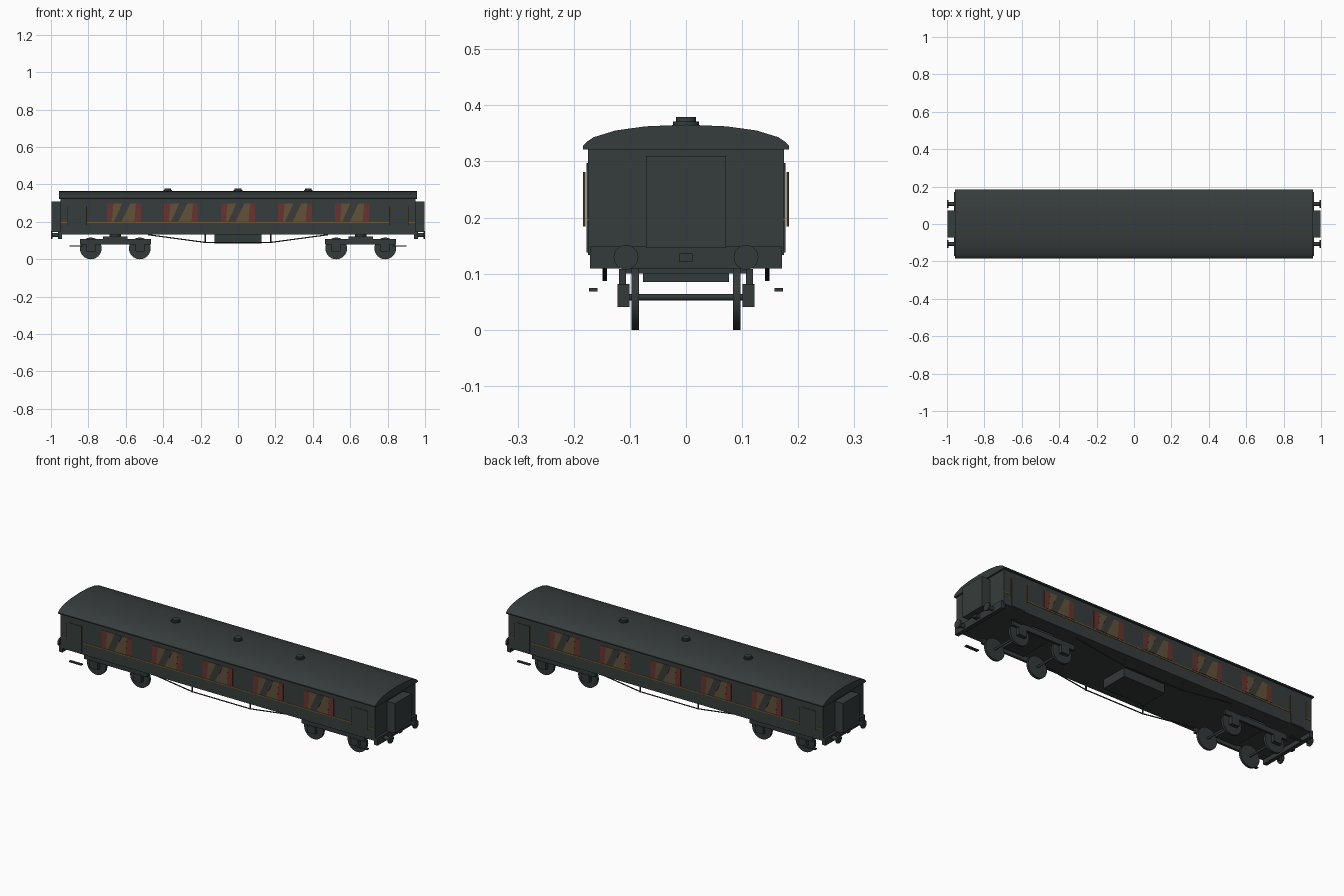
import bpy, bmesh, math
from mathutils import Vector, Matrix

if "Cube" in bpy.data.objects:
    bpy.data.objects.remove(bpy.data.objects["Cube"])


def material(name, rgb):
    m = bpy.data.materials.new(name)
    m.diffuse_color = (*rgb, 1)
    m.use_nodes = True
    m.node_tree.nodes["Principled BSDF"].inputs["Base Color"].default_value = m.diffuse_color
    return m


COACH = material("dark coach green", (0.037, 0.046, 0.045))
FRAME = material("underframe charcoal", (0.034, 0.041, 0.041))
GLASS = material("warm window glass", (0.12, 0.085, 0.042))
CURTAIN = material("curtain red", (0.14, 0.034, 0.028))
GLINT = material("window reflection grey", (0.043, 0.045, 0.04))
GOLD = material("gold trim", (0.20, 0.12, 0.03))


def finish(name, bm, mat, smooth=False):
    bmesh.ops.recalc_face_normals(bm, faces=bm.faces)
    me = bpy.data.meshes.new(name)
    bm.to_mesh(me)
    bm.free()
    me.materials.append(mat)
    ob = bpy.data.objects.new(name, me)
    bpy.context.collection.objects.link(ob)
    if smooth:
        bpy.ops.object.select_all(action='DESELECT')
        ob.select_set(True)
        bpy.context.view_layer.objects.active = ob
        bpy.ops.object.shade_smooth_by_angle(angle=math.radians(35))
    return ob


def box(name, x, y, z, mat):
    """Box from (min, max) ranges on each axis."""
    bm = bmesh.new()
    size = [abs(r[1] - r[0]) for r in (x, y, z)]
    mid = [(r[0] + r[1]) / 2 for r in (x, y, z)]
    bmesh.ops.create_cube(bm, size=1, matrix=Matrix.Translation(mid) @ Matrix.Diagonal((*size, 1)))
    return finish(name, bm, mat)


def rod(name, a, b, r, mat, sides=24):
    """Cylinder between two points."""
    a, b = Vector(a), Vector(b)
    d = b - a
    rot = d.to_track_quat('Z', 'Y').to_matrix().to_4x4()
    bm = bmesh.new()
    bmesh.ops.create_cone(bm, cap_ends=True, segments=sides, radius1=r, radius2=r,
                          depth=d.length, matrix=Matrix.Translation((a + b) / 2) @ rot)
    return finish(name, bm, mat, True)


def prism(name, pts, direction, mat, smooth=False):
    """Polygon extruded along a direction."""
    bm = bmesh.new()
    f = bm.faces.new([bm.verts.new(p) for p in pts])
    ext = bmesh.ops.extrude_face_region(bm, geom=[f])
    bmesh.ops.translate(bm, vec=direction,
                        verts=[v for v in ext['geom'] if isinstance(v, bmesh.types.BMVert)])
    return finish(name, bm, mat, smooth)


# Body shell and the filled end walls under the curved roof
box("coach_body", (-0.948, 0.948), (-0.175, 0.175), (0.133, 0.328), COACH)

# Curved roof with eaves
half = [(0.184, 0.321), (0.184, 0.327), (0.178, 0.334), (0.165, 0.343), (0.126, 0.355), (0.073, 0.3625)]
profile = half + [(0, 0.3655)] + [(-y, z) for y, z in reversed(half)]
prism("roof", [(-0.957, y, z) for y, z in profile], (1.914, 0, 0), COACH, True)

# Roof ventilators
for x in (-0.375, 0, 0.375):
    rod("vent_base", (x, 0, 0.36), (x, 0, 0.371), 0.023, COACH)
    rod("vent_cap", (x, 0, 0.37), (x, 0, 0.379), 0.018, COACH)

# Side details, made once per side by a half turn
for s in (-1, 1):
    def yr(a, b):
        return (s * a, s * b)

    def plate(name, pts, depth, mat):
        prism(name, [(-s * x, s * 0.174, z) for x, z in pts], (0, s * (depth - 0.174), 0), mat)

    # Windows: curtains, glass and a slanted reflection
    for i in range(-2, 3):
        c = i * 0.305
        z0, z1 = 0.203, 0.297
        plate("window_curtains", [(c - 0.091, z0), (c + 0.091, z0), (c + 0.091, z1), (c - 0.091, z1)],
              0.1762, CURTAIN)
        plate("window_glass", [(c - 0.064, z0), (c + 0.056, z0), (c + 0.064, z1), (c - 0.056, z1)],
              0.1768, GLASS)
        plate("window_reflection", [(c - 0.052, z0), (c - 0.012, z0), (c + 0.034, z1), (c - 0.010, z1)],
              0.1774, GLINT)

    # Gold waist line, broken by the doors
    for a, b in ((-0.948, -0.912), (-0.81, 0.81), (0.912, 0.948)):
        box("waist_line", (a, b), yr(0.174, 0.177), (0.194, 0.199), GOLD)

    for e in (-1, 1):
        # Doors with handrails either side
        box("side_door", (e * 0.82, e * 0.902), yr(0.17, 0.1775), (0.138, 0.285), COACH)
        for x in (0.91, 0.813):
            rod("handrail", (e * x, s * 0.181, 0.184), (e * x, s * 0.181, 0.281), 0.0022, GOLD, 8)
        # Hanging step
        box("step", (e * 0.825, e * 0.9), yr(0.158, 0.173), (0.068, 0.074), FRAME)
        # Truss rods and posts
        rod("truss_post", (e * 0.175, s * 0.145, 0.087), (e * 0.175, s * 0.145, 0.135), 0.004, FRAME, 8)
        rod("truss_slope", (e * 0.175, s * 0.145, 0.09), (e * 0.48, s * 0.145, 0.131), 0.003, FRAME, 8)
    rod("truss_tie", (-0.175, s * 0.145, 0.09), (0.175, s * 0.145, 0.09), 0.003, FRAME, 8)

# Battery box under the floor
box("battery_box", (-0.125, 0.125), (-0.077, 0.077), (0.085, 0.135), FRAME)

# Ends: headstock, gangway, hook and buffers
for e in (-1, 1):
    box("headstock", (e * 0.94, e * 0.962), (-0.171, 0.171), (0.109, 0.148), FRAME)
    box("gangway", (e * 0.94, e * 0.998), (-0.071, 0.071), (0.147, 0.31), COACH)
    box("coupling_hook", (e * 0.96, e * 0.985), (-0.012, 0.012), (0.121, 0.136), FRAME)
    for y in (-0.107, 0.107):
        rod("buffer_shank", (e * 0.955, y, 0.129), (e * 0.993, y, 0.129), 0.011, FRAME, 16)
        rod("buffer_head", (e * 0.992, y, 0.129), (e * 1.0, y, 0.129), 0.022, FRAME)

# Bogies
for e in (-1, 1):
    c = e * 0.656
    box("bogie_bolster", (c - 0.065, c + 0.065), (-0.112, 0.112), (0.1, 0.122), FRAME)
    rod("bogie_pivot", (c, 0, 0.115), (c, 0, 0.135), 0.03, FRAME)
    for s in (-1, 1):
        box("bogie_side_frame", (c - 0.19, c + 0.19), (s * 0.107, s * 0.119), (0.08, 0.108), FRAME)
    for dx in (-0.131, 0.131):
        x = c + dx
        rod("axle", (x, -0.11, 0.058), (x, 0.11, 0.058), 0.006, FRAME, 12)
        for s in (-1, 1):
            rod("wheel", (x, s * 0.084, 0.058), (x, s * 0.097, 0.058), 0.058, FRAME, 32)
            box("axle_box", (x - 0.024, x + 0.024), (s * 0.101, s * 0.122), (0.041, 0.082), FRAME)
